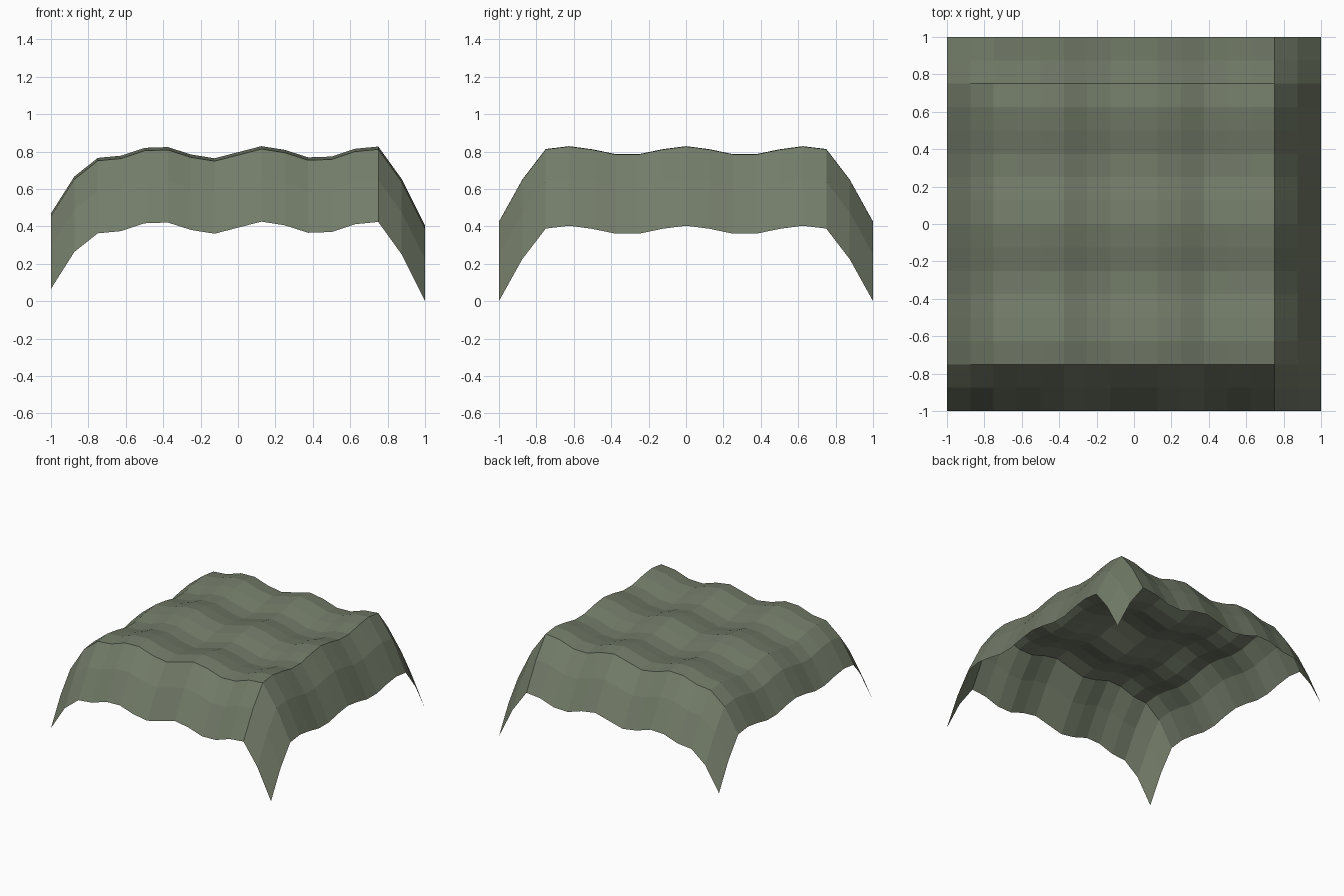
import bpy, bmesh, math

if "Cube" in bpy.data.objects:
    bpy.data.objects.remove(bpy.data.objects["Cube"])

CELLS = 16          # quads per side
HEM = 0.75          # where the cloth starts hanging down


def drop(t):
    """Downward fall of the cloth beyond the hem line."""
    d = max(0.0, abs(t) - HEM) / (1 - HEM)
    return 0.36 * d ** 1.4


def height(x, y):
    """Ripples across both directions, minus the hanging edges."""
    return 0.033 * math.sin(11 * x) + 0.0235 * math.cos(10 * y) - drop(x) - drop(y)


# Draped cloth: flat grid shaped by the height rule, lowest corner on z = 0
bm = bmesh.new()
bmesh.ops.create_grid(bm, x_segments=CELLS, y_segments=CELLS, size=1.0)
for v in bm.verts:
    v.co.z = height(v.co.x, v.co.y)
lowest = min(v.co.z for v in bm.verts)
for v in bm.verts:
    v.co.z -= lowest
for f in bm.faces:
    f.smooth = False
mesh = bpy.data.meshes.new("draped_cloth")
bm.to_mesh(mesh)
bm.free()

# Grey-green canvas colour
canvas = bpy.data.materials.new("grey green canvas")
canvas.diffuse_color = (0.17, 0.20, 0.14, 1)
canvas.use_nodes = True
canvas.node_tree.nodes["Principled BSDF"].inputs["Base Color"].default_value = canvas.diffuse_color
mesh.materials.append(canvas)

cloth = bpy.data.objects.new("draped_cloth", mesh)
bpy.context.collection.objects.link(cloth)
